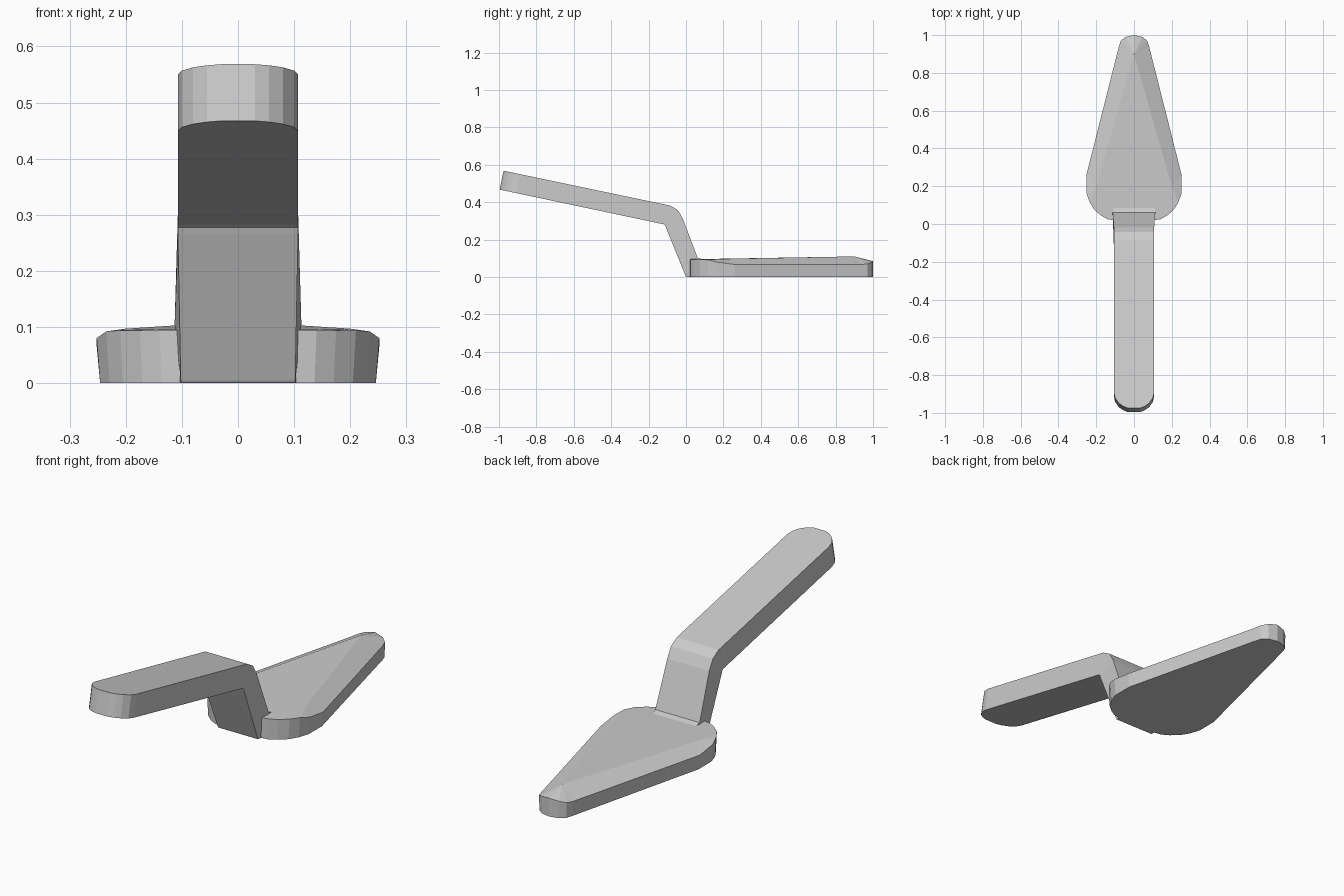
import bpy, bmesh, math

if "Cube" in bpy.data.objects:
    bpy.data.objects.remove(bpy.data.objects["Cube"])


def finish(name, verts, faces, mirror=False):
    me = bpy.data.meshes.new(name)
    me.from_pydata(verts, [], faces)
    bm = bmesh.new()
    bm.from_mesh(me)
    bmesh.ops.recalc_face_normals(bm, faces=bm.faces)
    bm.to_mesh(me)
    bm.free()
    ob = bpy.data.objects.new(name, me)
    bpy.context.collection.objects.link(ob)
    if mirror:
        m = ob.modifiers.new("Mirror", 'MIRROR')
        m.use_axis[0] = True
        m.use_clip = True
    return ob


# Blade: right half of the top rim, running from heel to tip, then mirrored
rim = [(0, .02, .095), (.105, .02, .095), (.14, .025, .095), (.175, .045, .094),
       (.21, .075, .094), (.235, .115, .092), (.252, .165, .08), (.252, .26, .067),
       (.08, .94, .067), (.07, .97, .07), (.045, .99, .078), (0, 1, .085)]
n = len(rim)
base = [(x * .975, y, 0) for x, y, z in rim]
verts = rim + base + [(.2, .2, .097), (0, .9, .11)]
shoulder, ridge = 2 * n, 2 * n + 1
faces = [(i, i + 1, n + i + 1, n + i) for i in range(n - 1)]      # side wall
faces.append(tuple(range(n, 2 * n)))                              # underside
faces.append((0, 1, 2, 3, 4, 5, shoulder, ridge))                 # flat top
faces += [(5, 6, shoulder), (6, 7, shoulder)]                     # chamfers
faces += [(7, 8, ridge, shoulder)]
faces += [(i, i + 1, ridge) for i in range(8, n - 1)]
finish("blade", verts, faces, mirror=True)

# Handle stations: (under y, z, half width), (upper y, z, half width)
W = .107
stations = [((0, .001, .102), (.088, .001, .106)),
            ((0, .002, .102), (.088, .095, .110)),
            ((-.002, .005, .102), (.062, .104, .113)),
            ((-.108, .266, W), (-.016, .31, W)),
            ((-.112, .277, W), (-.043, .357, W)),
            ((-.120, .282, W), (-.085, .382, W))]
# Rounded grip end, following the slope of the grip
for w in (W, .1, .08, .055, .03):
    back = .09 * (1 - math.sqrt(max(0, 1 - (w / W) ** 2)))
    drop = back * .209
    stations.append(((-1 + back, .468 - drop, w), (-.979 + back, .569 - drop, w)))

verts, faces = [], []
for (by, bz, bw), (ty, tz, tw) in stations:
    verts += [(-bw, by, bz), (bw, by, bz), (tw, ty, tz), (-tw, ty, tz)]
for s in range(len(stations) - 1):
    a, b = 4 * s, 4 * s + 4
    faces += [(a + k, a + (k + 1) % 4, b + (k + 1) % 4, b + k) for k in range(4)]
last = 4 * (len(stations) - 1)
faces += [(0, 1, 2, 3), (last, last + 1, last + 2, last + 3)]
finish("handle", verts, faces)
